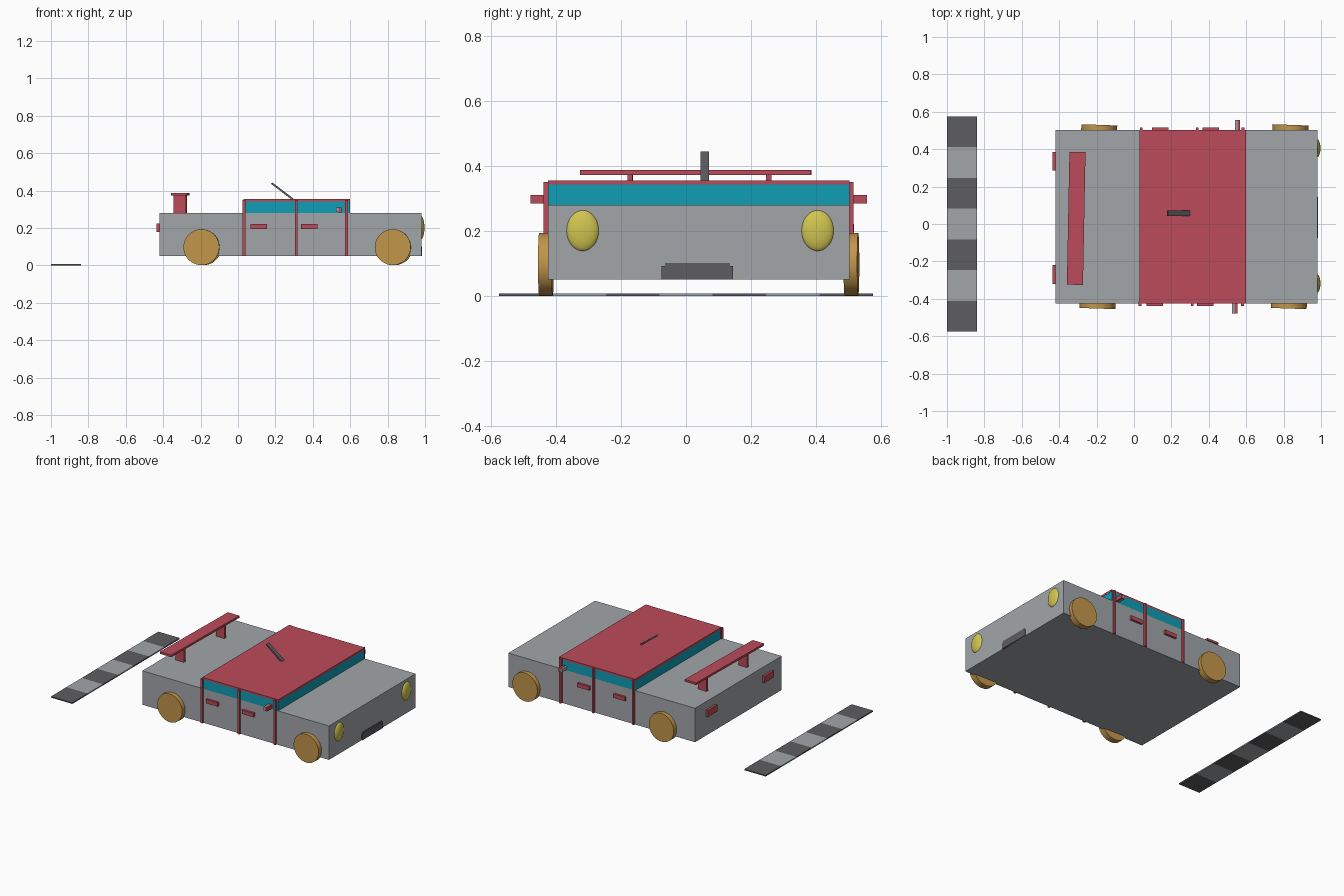
import bpy
from math import pi, radians, atan2, hypot
from mathutils import Vector

old = bpy.data.objects.get("Cube")
if old:
    bpy.data.objects.remove(old, do_unlink=True)


def material(name, rgb):
    m = bpy.data.materials.new(name)
    m.use_nodes = True
    m.diffuse_color = (*rgb, 1)
    m.node_tree.nodes["Principled BSDF"].inputs["Base Color"].default_value = (*rgb, 1)
    return m


GREY = material("body_grey", (0.36, 0.38, 0.40))
RED = material("trim_red", (0.50, 0.07, 0.10))
TEAL = material("glass_teal", (0.005, 0.34, 0.46))
TAN = material("wheel_tan", (0.54, 0.30, 0.07))
YELLOW = material("lamp_yellow", (0.64, 0.56, 0.08))
DARK = material("dark_grey", (0.11, 0.11, 0.12))


def finish(name, mat):
    ob = bpy.context.object
    ob.name = name
    ob.data.materials.append(mat)
    return ob


def box(name, mat, x, y, z, rot=(0, 0, 0)):
    """Box from three (low, high) ranges, turned about its centre."""
    spans = (x, y, z)
    bpy.ops.mesh.primitive_cube_add(size=1, location=[sum(s) / 2 for s in spans], rotation=rot)
    bpy.context.object.scale = [s[1] - s[0] for s in spans]
    return finish(name, mat)


BACK, NOSE = -0.42, 0.98
RIGHT, LEFT = -0.425, 0.503
SIDE = (RIGHT, LEFT)

# Body, window band and roof
box("body", GREY, (BACK, NOSE), SIDE, (0.05, 0.28))
box("windows", TEAL, (0.03, 0.598), SIDE, (0.28, 0.343))
box("roof", RED, (0.03, 0.6), SIDE, (0.343, 0.356))

# Details repeated on both flanks, shifted a little on the left one
for side, edge, out, shift in (("right", RIGHT, -1, 0), ("left", LEFT, 1, 0.03)):
    def reach(inner, outer):
        return tuple(sorted((edge + out * inner, edge + out * outer)))

    for i, x in enumerate((0.032, 0.311, 0.58)):
        px = x + shift * (0.2, 0.9, 0.1)[i]
        box(f"{side}_door_pillar_{i + 1}", RED, (px - 0.007, px + 0.007),
            reach(-0.01, 0.013), (0.05, 0.35))
    for i, x in enumerate((0.11, 0.38)):
        hx = x + shift
        box(f"{side}_door_handle_{i + 1}", RED, (hx - 0.044, hx + 0.044),
            reach(-0.01, 0.014), (0.195, 0.222))
    mx = 0.538 + shift * 0.5
    box(f"{side}_mirror_shell", RED, (mx, mx + 0.015), reach(-0.01, 0.054), (0.284, 0.311))
    box(f"{side}_mirror_glass", GREY, (mx - 0.013, mx), reach(-0.01, 0.054), (0.286, 0.309))

    # Wheels
    for end, x in (("rear", -0.195), ("front", 0.828)):
        bpy.ops.mesh.primitive_cylinder_add(
            vertices=48, radius=0.096, depth=0.042,
            location=(x + shift * 0.3, edge + out * 0.006, 0.0975),
            rotation=(pi / 2, 0, radians(-2)))
        finish(f"{side}_{end}_wheel", TAN)
        bpy.ops.object.shade_smooth_by_angle(angle=radians(40))

# Headlights
for side, y in (("right", -0.318), ("left", 0.405)):
    bpy.ops.mesh.primitive_uv_sphere_add(segments=32, ring_count=16, radius=1,
                                         location=(0.977, y, 0.201))
    lamp = finish(f"{side}_headlight", YELLOW)
    lamp.scale = (0.02, 0.05, 0.063)
    bpy.ops.object.shade_smooth_by_angle(angle=radians(40))

# Grille in two steps
box("grille_base", DARK, (0.97, 0.985), (-0.075, 0.145), (0.05, 0.092))
box("grille_top", DARK, (0.97, 0.984), (-0.065, 0.135), (0.09, 0.102))

# Tail lights
for side, y in (("right", -0.27), ("left", 0.335)):
    box(f"{side}_tail_light", RED, (BACK - 0.015, BACK + 0.01), (y - 0.05, y + 0.05), (0.18, 0.224))

# Rear wing, slightly askew
skew = (0, 0, radians(-1.1))
box("wing_board", RED, (-0.352, -0.266), (-0.325, 0.385), (0.373, 0.387), skew)
for side, y, x in (("right", -0.172, -0.312), ("left", 0.255, -0.306)):
    box(f"{side}_wing_post", RED, (x - 0.032, x + 0.032), (y - 0.008, y + 0.008), (0.27, 0.375), skew)

# Aerial leaning backwards from the roof
foot, tip = Vector((0.298, 0.057, 0.35)), Vector((0.18, 0.057, 0.44))
run = tip - foot
mid = (foot + tip) / 2
half = hypot(run.x, run.z) / 2
box("aerial", DARK, (mid.x - half, mid.x + half), (0.044, 0.071),
    (mid.z - 0.005, mid.z + 0.005), (0, atan2(run.z, -run.x), 0))

# Striped line on the ground behind the car
tiles = 7
width = 1.15 / tiles
for i in range(tiles):
    y = -0.575 + i * width
    box(f"line_tile_{i + 1}", GREY if i % 2 else DARK, (-1, -0.84), (y, y + width), (0, 0.008))
